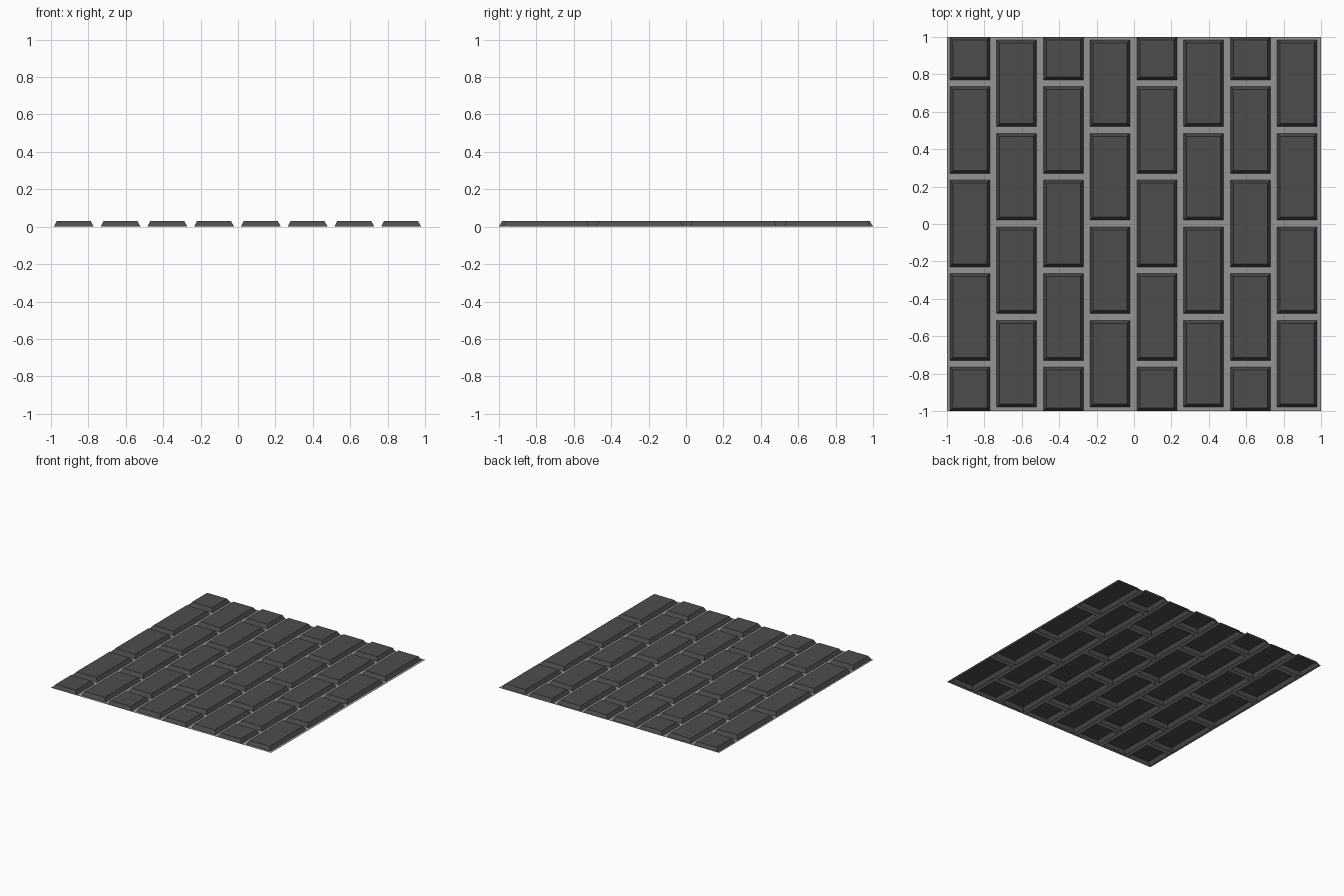
import bpy
import bmesh

cube = bpy.data.objects.get("Cube")
if cube:
    bpy.data.objects.remove(cube, do_unlink=True)


def material(name, grey):
    mat = bpy.data.materials.new(name)
    mat.use_nodes = True
    colour = (grey, grey, grey, 1)
    mat.diffuse_color = colour
    mat.node_tree.nodes["Principled BSDF"].inputs["Base Color"].default_value = colour
    return mat


def rect(bm, x0, x1, y0, y1, z=0, inset=0):
    corners = ((x0 + inset, y0 + inset), (x1 - inset, y0 + inset),
               (x1 - inset, y1 - inset), (x0 + inset, y1 - inset))
    return [bm.verts.new((x, y, z)) for x, y in corners]


def finish(bm, name, mat):
    mesh = bpy.data.meshes.new(name)
    bm.to_mesh(mesh)
    bm.free()
    mesh.materials.append(mat)
    obj = bpy.data.objects.new(name, mesh)
    bpy.context.collection.objects.link(obj)


stone = material("dark grey stone", 0.075)
mortar = material("light grey mortar", 0.3)

COLUMNS, PITCH, LENGTH = 8, 0.25, 0.5
GAP = 0.036
HEIGHT, SLOPE = 0.03, 0.016
SHIFT = 0.003

grout = bmesh.new()
edge = -1
for i in range(COLUMNS):
    bricks = bmesh.new()
    x0 = -1 + i * PITCH + GAP / 2 - SHIFT
    x1 = x0 + PITCH - GAP

    # mortar strip beside the column
    grout.faces.new(rect(grout, edge, x0, -1, 1))
    edge = x1

    # even columns are shifted by half a brick and cut at the border
    start = -1 + SHIFT - (LENGTH / 2 if i % 2 == 0 else 0)
    last = -1
    for j in range(5 if i % 2 == 0 else 4):
        y0 = max(-1, start + j * LENGTH + GAP / 2)
        y1 = min(1, start + (j + 1) * LENGTH - GAP / 2)

        # raised brick shell with sloping sides, open underneath
        base = rect(bricks, x0, x1, y0, y1)
        top = rect(bricks, x0, x1, y0, y1, HEIGHT, SLOPE)
        bricks.faces.new(top)
        for k in range(4):
            n = (k + 1) % 4
            bricks.faces.new((base[k], base[n], top[n], top[k]))

        # mortar joint below this brick
        if y0 > last:
            grout.faces.new(rect(grout, x0, x1, last, y0))
        last = y1
    if last < 1:
        grout.faces.new(rect(grout, x0, x1, last, 1))
    finish(bricks, f"brick_column_{i + 1}", stone)

grout.faces.new(rect(grout, edge, 1, -1, 1))
finish(grout, "mortar_joints", mortar)
